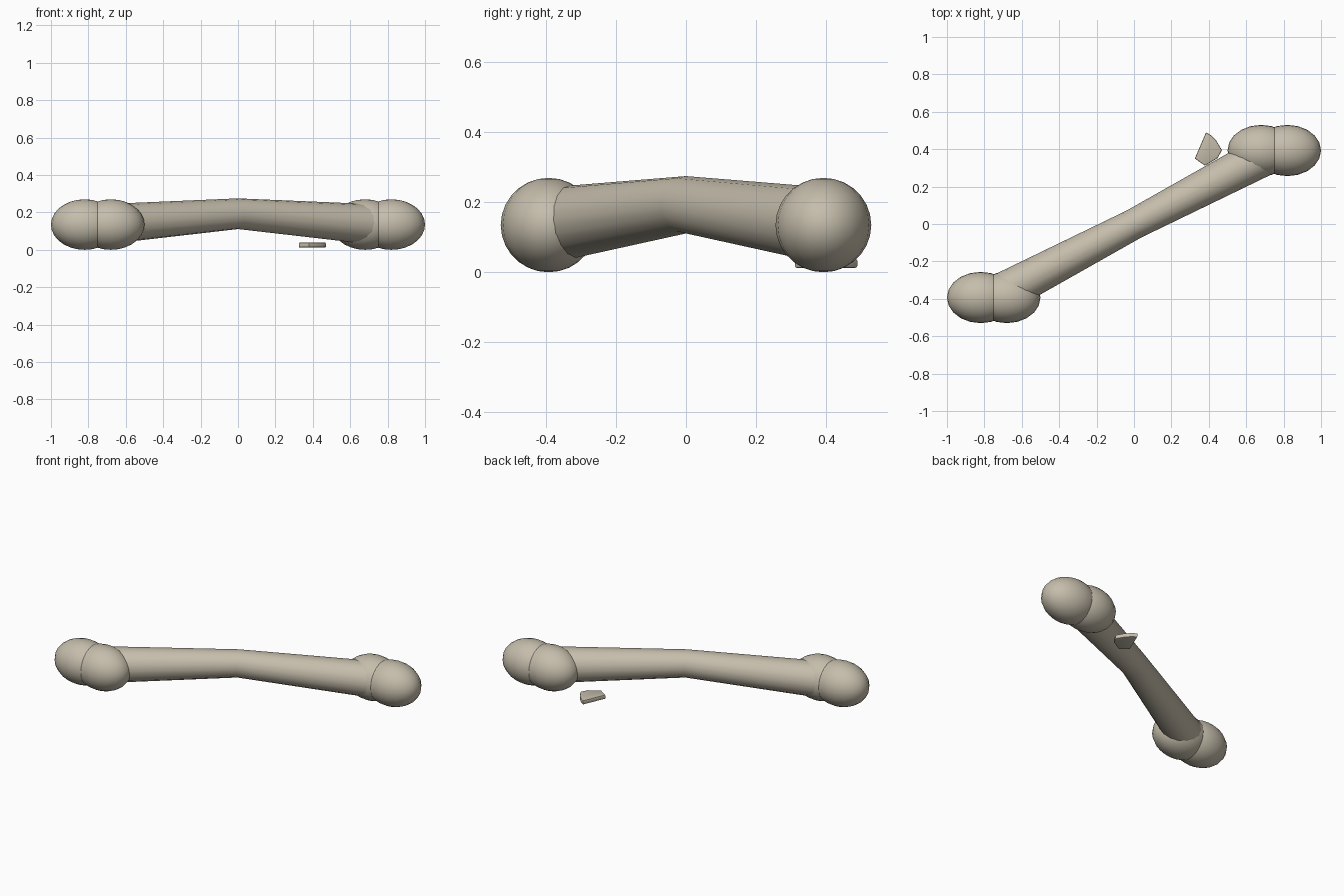
import bpy, bmesh, math
from mathutils import Vector

if "Cube" in bpy.data.objects:
    bpy.data.objects.remove(bpy.data.objects["Cube"])

bone = bpy.data.materials.new("weathered bone")
bone.diffuse_color = (0.56, 0.51, 0.41, 1)
bone.use_nodes = True
bone.node_tree.nodes["Principled BSDF"].inputs["Base Color"].default_value = bone.diffuse_color


def finish(ob):
    ob.data.materials.append(bone)
    bpy.ops.object.select_all(action='DESELECT')
    ob.select_set(True)
    bpy.context.view_layer.objects.active = ob
    bpy.ops.object.shade_smooth_by_angle(angle=math.radians(40))


def from_bmesh(name, bm):
    bmesh.ops.recalc_face_normals(bm, faces=bm.faces)
    me = bpy.data.meshes.new(name)
    bm.to_mesh(me)
    bm.free()
    ob = bpy.data.objects.new(name, me)
    bpy.context.collection.objects.link(ob)
    finish(ob)
    return ob


# Knobs: a pair of overlapping ellipsoids at each end
for side, end in ((-1, "left"), (1, "right")):
    for off, place in ((-0.07, "a"), (0.07, "b")):
        bpy.ops.mesh.primitive_uv_sphere_add(
            segments=20, ring_count=14, radius=1,
            location=(side * 0.75 + off, side * 0.393, 0.135))
        ob = bpy.context.object
        ob.name = f"{end}_knob_{place}"
        ob.scale = (0.18, 0.137, 0.135)
        finish(ob)

# Shaft: three rings, narrow and raised in the middle
SIDES = 16
axis = Vector((0.75, 0.393, 0)).normalized()
across = Vector((-axis.y, axis.x, 0))
bm = bmesh.new()
rings = []
for t, z, r in ((-1, 0.134, 0.109), (0, 0.193, 0.082), (1, 0.134, 0.109)):
    c = Vector((0.75 * t, 0.393 * t, z))
    # end rings lean with their half of the shaft
    up = (Vector((0, 0, 1)) + axis * (0.07 * t)).normalized()
    rings.append([bm.verts.new(c + r * (across * math.cos(a) + up * math.sin(a)))
                  for a in (2 * math.pi * i / SIDES for i in range(SIDES))])
for lo, hi in zip(rings, rings[1:]):
    for i in range(SIDES):
        j = (i + 1) % SIDES
        bm.faces.new((lo[i], lo[j], hi[j], hi[i]))
bm.faces.new(rings[0])
bm.faces.new(rings[-1])
from_bmesh("shaft", bm)

# Chip: thin flat splinter lying beside the bone
outline = [(0.325, 0.35), (0.38, 0.312), (0.448, 0.353), (0.47, 0.395),
           (0.44, 0.445), (0.41, 0.475), (0.385, 0.49)]
bm = bmesh.new()
face = bm.faces.new([bm.verts.new((x, y, 0.012)) for x, y in outline])
top = bmesh.ops.extrude_face_region(bm, geom=[face])
bmesh.ops.translate(bm, vec=(0, 0, 0.027),
                    verts=[v for v in top["geom"] if isinstance(v, bmesh.types.BMVert)])
rim = [e for e in bm.edges if abs(e.verts[0].co.z - e.verts[1].co.z) < 1e-5]
bmesh.ops.bevel(bm, geom=rim, offset=0.006, segments=2, profile=0.5, affect='EDGES')
from_bmesh("chip", bm)
